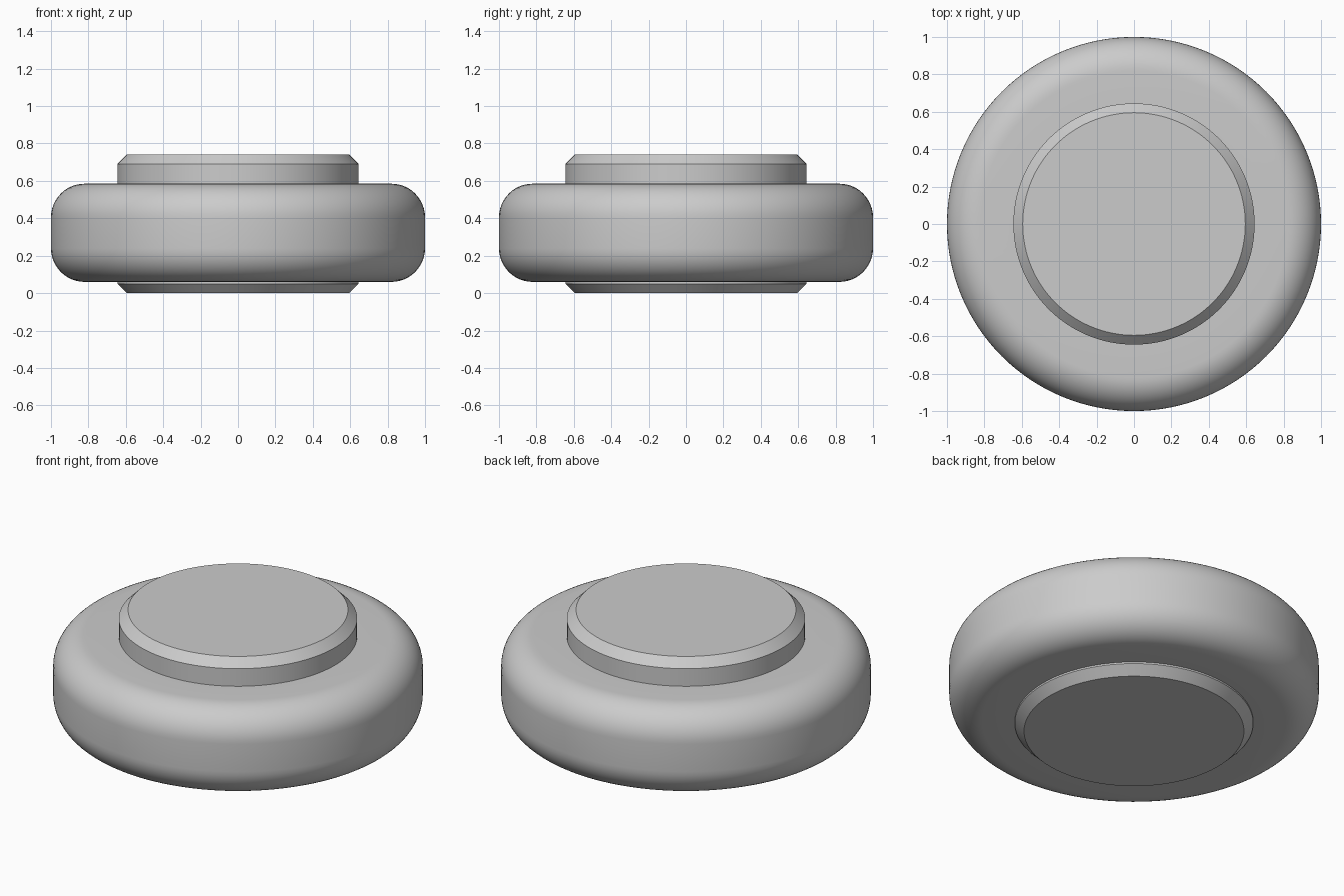
import bpy
import bmesh
import math

SEGMENTS = 128

cube = bpy.data.objects.get("Cube")
if cube:
    bpy.data.objects.remove(cube, do_unlink=True)

grey = bpy.data.materials.new("light_grey")
grey.use_nodes = True
colour = (0.6, 0.6, 0.6, 1)
grey.diffuse_color = colour
grey.node_tree.nodes["Principled BSDF"].inputs["Base Color"].default_value = colour


def lathe(name, profile, closed=False):
    """Turn a (radius, height) profile around z; open profiles get flat caps."""
    bm = bmesh.new()
    rings = []
    for r, z in profile:
        rings.append([bm.verts.new((r * math.cos(a), r * math.sin(a), z))
                      for a in (math.tau * i / SEGMENTS for i in range(SEGMENTS))])
    pairs = list(zip(rings, rings[1:]))
    if closed:
        pairs.append((rings[-1], rings[0]))
    else:
        bm.faces.new(rings[0])
        bm.faces.new(rings[-1])
    for low, high in pairs:
        for i in range(SEGMENTS):
            j = (i + 1) % SEGMENTS
            bm.faces.new((low[i], low[j], high[j], high[i]))
    bmesh.ops.recalc_face_normals(bm, faces=bm.faces)
    mesh = bpy.data.meshes.new(name)
    bm.to_mesh(mesh)
    bm.free()
    mesh.materials.append(grey)
    obj = bpy.data.objects.new(name, mesh)
    bpy.context.collection.objects.link(obj)
    bpy.ops.object.select_all(action="DESELECT")
    obj.select_set(True)
    bpy.context.view_layer.objects.active = obj
    bpy.ops.object.shade_smooth_by_angle(angle=math.radians(30))
    return obj


# Chamfered hub through the middle
hub_r, hub_top, chamfer = 0.645, 0.74, 0.05
lathe("hub", [(hub_r - chamfer, 0), (hub_r, chamfer),
              (hub_r, hub_top - chamfer), (hub_r - chamfer, hub_top)])

# Rounded tyre around the hub
bottom, top, fillet, steps = 0.06, 0.585, 0.18, 12
inner = hub_r - 0.01
tyre = [(inner, bottom)]
for centre_z, start in ((bottom + fillet, -90), (top - fillet, 0)):
    for i in range(steps + 1):
        a = math.radians(start + 90 * i / steps)
        tyre.append((1 - fillet + fillet * math.cos(a),
                     centre_z + fillet * math.sin(a)))
tyre.append((inner, top))
lathe("tyre", tyre, closed=True)
